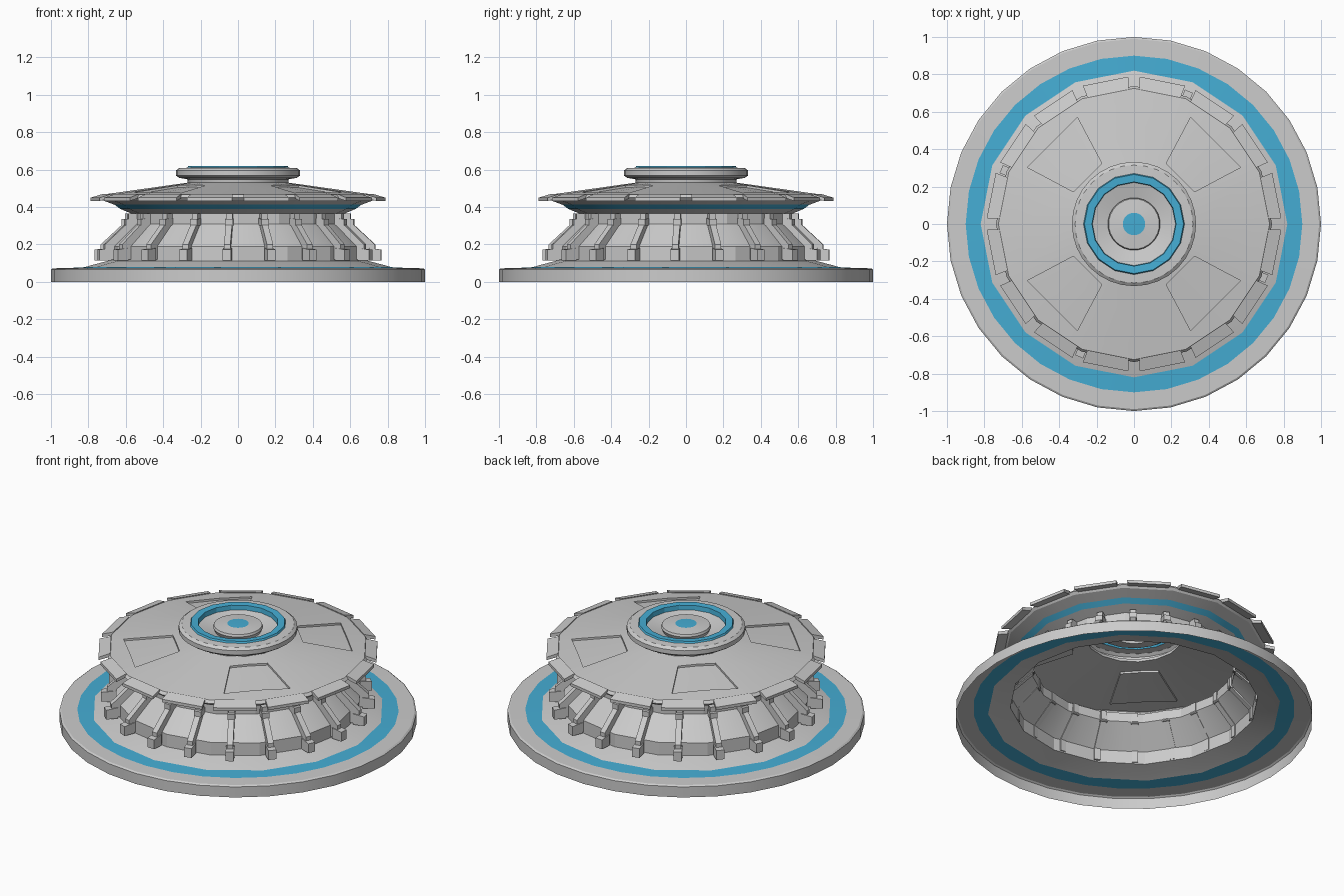
import bpy, bmesh
from math import sin, cos, radians, pi

if "Cube" in bpy.data.objects:
    bpy.data.objects.remove(bpy.data.objects["Cube"])

blue = bpy.data.materials.new("glow_blue")
blue.diffuse_color = (0.06, 0.42, 0.66, 1)
blue.use_nodes = True
blue.node_tree.nodes["Principled BSDF"].inputs["Base Color"].default_value = blue.diffuse_color
C16 = cos(pi / 16)


def finish(bm, name, mat=None, angle=20):
    me = bpy.data.meshes.new(name)
    bm.to_mesh(me)
    bm.free()
    ob = bpy.data.objects.new(name, me)
    bpy.context.collection.objects.link(ob)
    if mat:
        me.materials.append(mat)
    bpy.ops.object.select_all(action='DESELECT')
    ob.select_set(True)
    bpy.context.view_layer.objects.active = ob
    bpy.ops.object.shade_smooth_by_angle(angle=radians(angle))
    return ob


def lathe(name, prof, mat=None):
    """Open 32-step turned shell. Profile points (r, z, sides): 16 gives a 16-sided ring."""
    bm = bmesh.new()
    rings = []
    for r, z, sides in prof:
        ring = []
        for i in range(32):
            rr = r * C16 if sides == 16 and i % 2 else r
            a = i * pi / 16
            ring.append(bm.verts.new((rr * cos(a), rr * sin(a), z)))
        rings.append(ring)
    for a, b in zip(rings, rings[1:]):
        for i in range(32):
            j = (i + 1) % 32
            bm.faces.new((a[i], a[j], b[j], b[i]))
    bmesh.ops.remove_doubles(bm, verts=bm.verts, dist=1e-5)
    return finish(bm, name, mat)


def prism(bm, prof, width, ang):
    """Radial (r, z) outline given a tangential width, turned to an angle."""
    c, s = cos(ang), sin(ang)
    sides = []
    for t in (-width / 2, width / 2):
        sides.append([bm.verts.new((r * c - t * s, r * s + t * c, z)) for r, z in prof])
    a, b = sides
    bm.faces.new(a[::-1])
    bm.faces.new(b)
    n = len(prof)
    for i in range(n):
        j = (i + 1) % n
        bm.faces.new((a[i], a[j], b[j], b[i]))


# base plate with blue ring
lathe("base_rim", [(1, 0, 32), (1, .065, 32), (.99, .072, 32), (.9, .074, 32)])
lathe("base_glow_ring", [(.9, .074, 32), (.82, .078, 16)], blue)

# hollow body and flare under the dish
lathe("body", [(.82, .078, 16), (.78, .09, 16), (.71, .108, 16), (.695, .112, 16),
               (.695, .19, 16), (.57, .31, 16), (.57, .365, 16), (.63, .39, 16)])
lathe("flare_glow_band", [(.63, .39, 16), (.66, .412, 16)], blue)
lathe("dish_rim", [(.66, .412, 16), (.725, .436, 16), (.738, .45, 16), (.725, .466, 16)])


# dish top: shallow 16-sided cone with four sunken panels
def facet(a):
    """Radius of a unit 16-gon at angle a (degrees)."""
    return C16 / cos(radians(a % 22.5 - 11.25))


bm = bmesh.new()
angles = [q * 90 + a for q in range(4) for a in (0, 22.5, 28, 45, 62, 67.5)]
grid = []
for a in angles:
    f = facet(a)
    d = cos(radians(17)) / cos(radians(a % 90 - 45)) if 28 <= a % 90 <= 62 else 1
    e = cos(radians(13)) / cos(radians(a % 90 - 45)) if 28 <= a % 90 <= 62 else 1
    row = []
    for r in (.27 * f, .36 * e, .645 * d, .725 * f):
        z = .53 - (r / f - .27) / .455 * .064
        row.append(bm.verts.new((r * cos(radians(a)), r * sin(radians(a)), z)))
    grid.append(row)
panels = []
for i, a in enumerate(angles):
    p, q = grid[i], grid[(i + 1) % len(grid)]
    for k in range(3):
        face = bm.faces.new((p[k], p[k + 1], q[k + 1], q[k]))
        if k == 1 and a % 90 in (28, 45):
            panels.append(face)
ext = bmesh.ops.extrude_face_region(bm, geom=panels)
bmesh.ops.translate(bm, vec=(0, 0, -.012),
                    verts=[v for v in ext["geom"] if isinstance(v, bmesh.types.BMVert)])
left = [f for f in panels if f.is_valid]
if left:
    bmesh.ops.delete(bm, geom=left, context='FACES')
finish(bm, "dish_top")

# edge plates around the dish
bm = bmesh.new()
for k in range(16):
    mid = (k + .5) * pi / 8
    rings = []
    for r, z in ((.722, .47), (.788, .45), (.788, .432), (.722, .448)):
        rings.append([bm.verts.new((r * cos(mid + s), r * sin(mid + s), z))
                      for s in (radians(-9), radians(9))])
    for i in range(4):
        a, b = rings[i], rings[(i + 1) % 4]
        bm.faces.new((a[0], b[0], b[1], a[1]))
    for s in (0, 1):
        bm.faces.new([r[s] for r in rings])
bmesh.ops.recalc_face_normals(bm, faces=bm.faces)
finish(bm, "dish_edge_plates")

# twenty bent ribs with foot and head blocks
bm = bmesh.new()
for k in range(20):
    ang = radians(-94.5 + 18 * k)
    prism(bm, [(.68, .12), (.735, .12), (.735, .2), (.605, .32), (.605, .365),
               (.555, .365), (.555, .31), (.68, .19)], .034, ang)
    prism(bm, [(.70, .115), (.768, .115), (.768, .172), (.70, .18)], .046, ang)
    prism(bm, [(.56, .3), (.622, .3), (.622, .335), (.56, .34)], .042, ang)
bmesh.ops.recalc_face_normals(bm, faces=bm.faces)
finish(bm, "ribs")

# collar, blue top ring, bowl and centre button
lathe("collar", [(.27, .53, 16), (.27, .548, 32), (.315, .556, 32), (.332, .568, 32),
                 (.332, .595, 32), (.315, .608, 32), (.27, .61, 16)])
lathe("collar_glow_ring", [(.27, .61, 16), (.265, .62, 16), (.225, .618, 16),
                           (.222, .59, 16)], blue)
lathe("bowl", [(.222, .59, 16), (.13, .568, 32)])
lathe("button", [(.13, .568, 32), (.14, .59, 32), (.135, .603, 32), (.06, .61, 32)])
lathe("button_glow", [(.06, .61, 32), (0, .612, 32)], blue)
